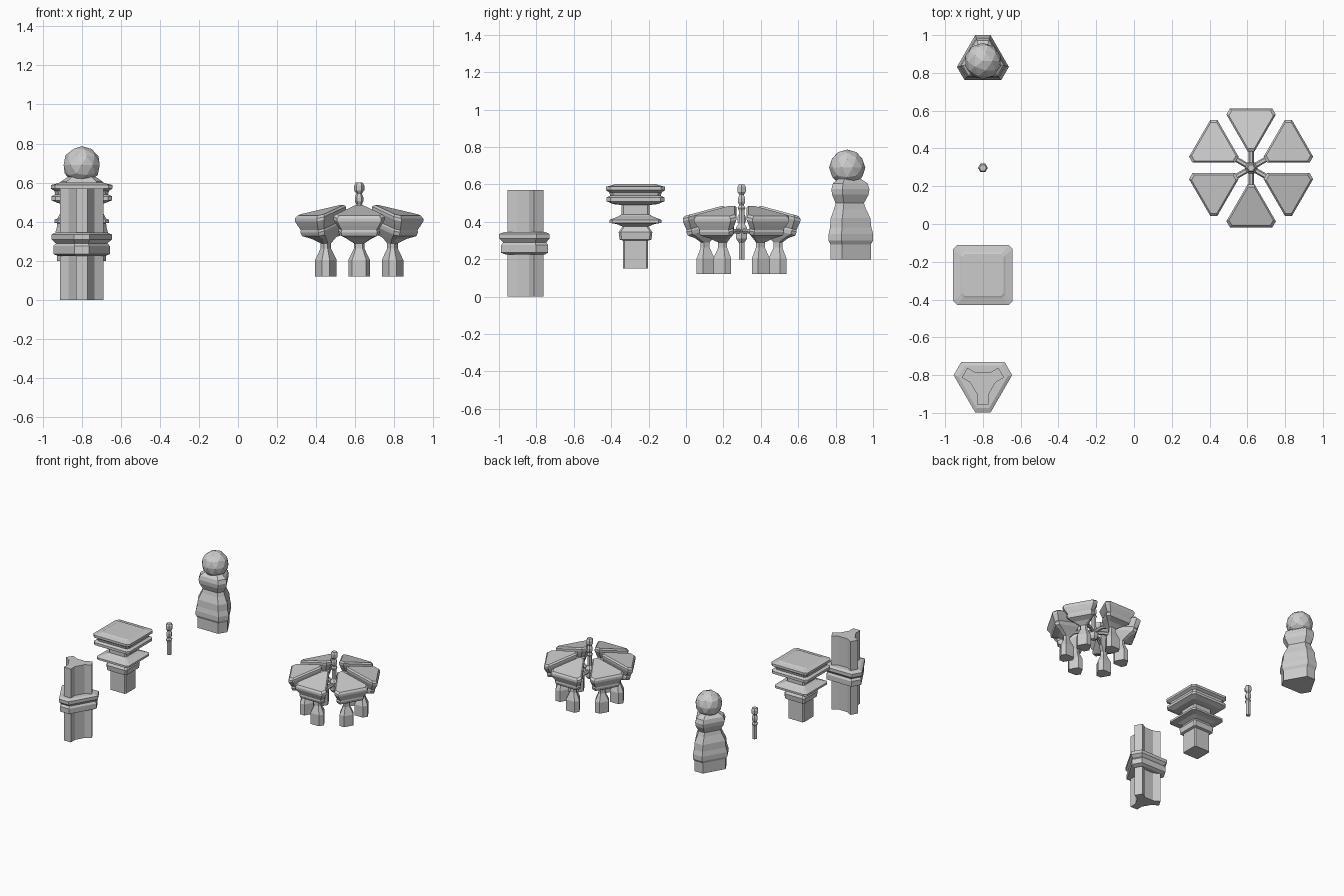
import bpy, bmesh
from math import sin, cos, pi, sqrt, radians
from mathutils import Vector

if "Cube" in bpy.data.objects:
    bpy.data.objects.remove(bpy.data.objects["Cube"])


def loft(name, rings):
    """Skin a stack of equal-length point rings and cap both ends."""
    bm = bmesh.new()
    rows = [[bm.verts.new(p) for p in ring] for ring in rings]
    n = len(rows[0])
    for a, b in zip(rows, rows[1:]):
        for i in range(n):
            j = (i + 1) % n
            bm.faces.new((a[i], a[j], b[j], b[i]))
    bm.faces.new(rows[0][::-1])
    bm.faces.new(rows[-1])
    bmesh.ops.recalc_face_normals(bm, faces=bm.faces[:])
    me = bpy.data.meshes.new(name)
    bm.to_mesh(me)
    bm.free()
    ob = bpy.data.objects.new(name, me)
    bpy.context.collection.objects.link(ob)
    return ob


def triangle(width, cut, ang):
    """Triangle with clipped corners; one corner points along ang."""
    t = width * cut
    d = (width + t) / sqrt(3) - t * sqrt(3) / 2
    pts = []
    for k in range(3):
        a = ang + k * 2 * pi / 3
        u, v = Vector((cos(a), sin(a))), Vector((-sin(a), cos(a)))
        pts += [u * d - v * t / 2, u * d + v * t / 2]
    return pts


def square(h):
    """Square of half-width h with slightly clipped corners."""
    pts = []
    for k in range(4):
        a = k * pi / 2
        u, v = Vector((cos(a), sin(a))), Vector((-sin(a), cos(a)))
        pts += [u * h - v * h * .87, u * h + v * h * .87]
    return pts


def polygon(r, n):
    return [Vector((r * cos(2 * pi * i / n), r * sin(2 * pi * i / n))) for i in range(n)]


def turned(name, profile, section, x, y, z0=0):
    return loft(name, [[(x + p.x, y + p.y, z0 + z) for p in section(w)] for w, z in profile])


# three-armed post with a clipped triangular collar
X = -.8
arms = []
for k in range(3):
    a = -pi / 2 + k * 2 * pi / 3
    u, v = Vector((cos(a), sin(a))), Vector((-sin(a), cos(a)))
    arms += [u * r + v * w for r, w in ((.06, -.03), (.112, -.03), (.112, .03), (.06, .03))]
loft("three_armed_post", [[(X + p.x, -.843 + p.y, z) for p in arms] for z in (0, .57)])
turned("post_collar",
       [(.24, .225), (.29, .235), (.29, .275), (.265, .29), (.31, .31), (.31, .335), (.26, .345)],
       lambda w: triangle(w, .26, -pi / 2), X, -.843)

# square capital on its shaft
turned("square_capital",
       [(.068, .15), (.068, .30), (.085, .305), (.09, .345), (.07, .375), (.10, .388), (.14, .395),
        (.14, .41), (.09, .43), (.075, .44), (.075, .49), (.12, .495), (.155, .51), (.155, .53),
        (.135, .54), (.14, .558), (.158, .57), (.158, .588), (.12, .597), (.11, .602)],
       square, X, -.27)

# triangular newel with faceted ball
turned("triangular_newel",
       [(.25, .2), (.25, .28), (.275, .30), (.275, .335), (.255, .37), (.245, .42), (.195, .47),
        (.175, .50), (.225, .545), (.235, .575), (.215, .605), (.14, .63)],
       lambda w: triangle(w, .29, pi / 2), X, .865)
bpy.ops.mesh.primitive_ico_sphere_add(subdivisions=2, radius=.097, location=(X, .862, .69))
bpy.context.object.name = "newel_ball"

# small hexagonal finial: one standing alone, one in the rosette
CX, CY = .62, .297
finial = [(.017, 0), (.017, .10), (.024, .115), (.014, .13), (.022, .145), (.022, .165),
          (.014, .185), (.026, .20), (.026, .225), (.018, .24)]
for name, x, y, z in (("loose_finial", X, .297, .2), ("rosette_finial", CX, CY, .36)):
    turned(name, finial, lambda r: polygon(r, 6), x, y, z)
turned("rosette_hub", [(.018, .29), (.034, .31), (.034, .37), (.018, .39)],
       lambda r: polygon(r, 6), CX, CY)

# rosette wedges: width, height, tilt amount, radius from the hub
wedge = [(.11, .12, 0, .197), (.11, .205, 0, .197), (.055, .262, 0, .197), (.055, .29, 0, .197),
         (.13, .318, .5, .205), (.205, .345, 1, .22), (.215, .365, 1, .224), (.205, .375, 1, .226),
         (.235, .40, 1, .227), (.262, .425, 1, .228), (.262, .44, 1, .228), (.235, .452, 1, .228)]
for k in range(6):
    a = radians(30 + 60 * k)
    u = Vector((cos(a), sin(a)))
    rings = []
    for w, z, tilt, r in wedge:
        cut = .35 if tilt == 0 else .14
        rings.append([(CX + p.x + u.x * r, CY + p.y + u.y * r, z - .27 * tilt * p.dot(u))
                      for p in triangle(w, cut, a + pi)])
    loft(f"rosette_wedge_{k + 1}", rings)
    # spoke from hub to wedge
    v = Vector((-u.y, u.x))
    loft(f"rosette_spoke_{k + 1}",
         [[(CX + u.x * r + v.x * p.x, CY + u.y * r + v.y * p.x, z + p.y) for p in polygon(.014, 6)]
          for r, z in ((.02, .35), (.09, .35), (.18, .32))])
